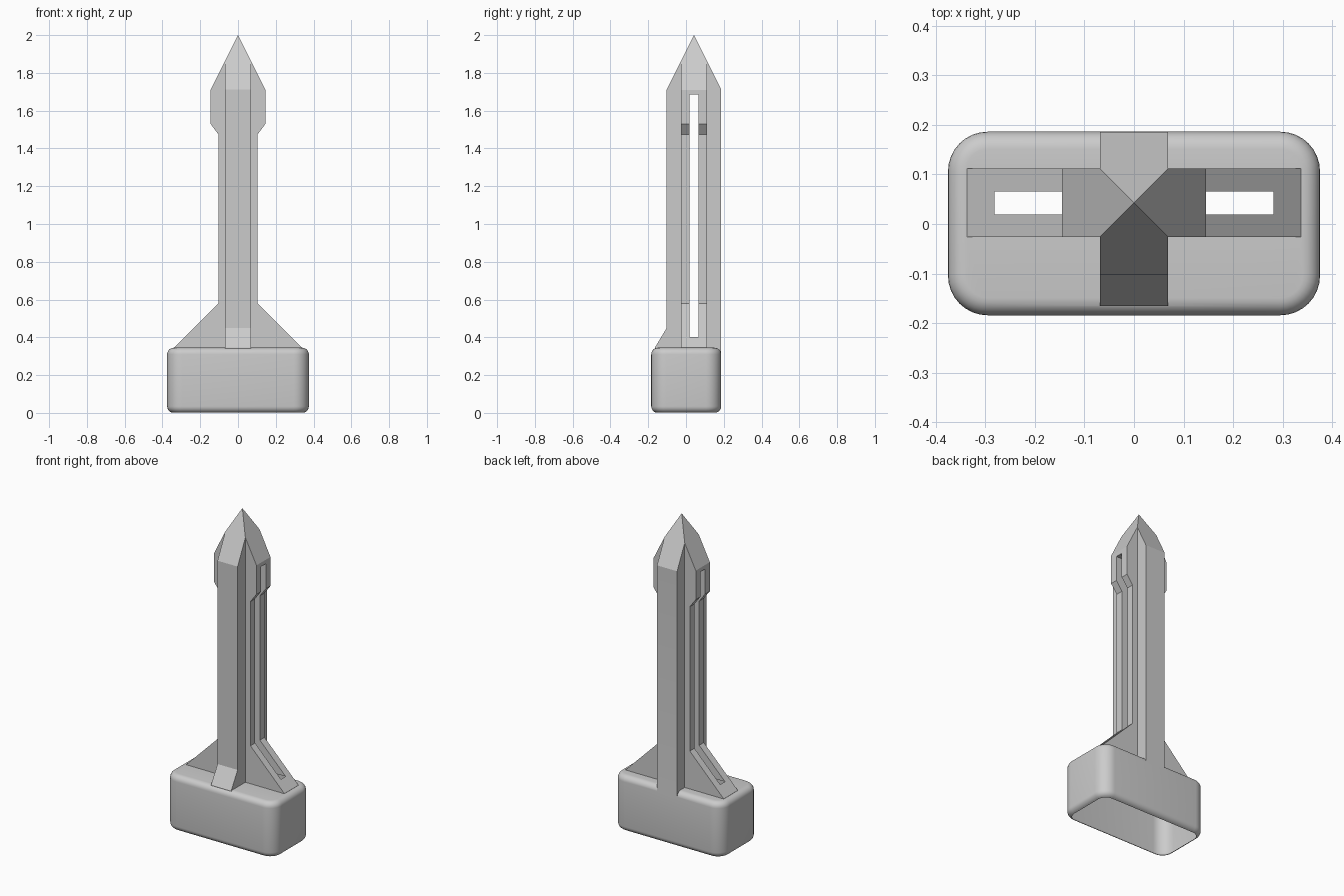
import bpy, bmesh, math
from mathutils import Matrix, Vector

if "Cube" in bpy.data.objects:
    bpy.data.objects.remove(bpy.data.objects["Cube"], do_unlink=True)

AXIS_Y = 0.0425    # depth of the tower centreline
ARM = 0.069        # half thickness of each cross arm
BASE_TOP = 0.345

grey = bpy.data.materials.new("stone_grey")
grey.use_nodes = True
grey.diffuse_color = (0.6, 0.6, 0.6, 1)
grey.node_tree.nodes["Principled BSDF"].inputs["Base Color"].default_value = (0.6, 0.6, 0.6, 1)


def finish(name, bm):
    bmesh.ops.recalc_face_normals(bm, faces=bm.faces)
    mesh = bpy.data.meshes.new(name)
    bm.to_mesh(mesh)
    bm.free()
    mesh.materials.append(grey)
    obj = bpy.data.objects.new(name, mesh)
    bpy.context.collection.objects.link(obj)
    return obj


def prism(name, points, direction):
    """Extrude a closed outline of 3D points along a vector."""
    bm = bmesh.new()
    face = bm.faces.new([bm.verts.new(p) for p in points])
    out = bmesh.ops.extrude_face_region(bm, geom=[face])
    bmesh.ops.translate(bm, vec=Vector(direction),
                        verts=[v for v in out["geom"] if isinstance(v, bmesh.types.BMVert)])
    return finish(name, bm)


def box(bm, lo, hi):
    size = [b - a for a, b in zip(lo, hi)]
    mid = [(a + b) / 2 for a, b in zip(lo, hi)]
    bmesh.ops.create_cube(bm, size=1, matrix=Matrix.Translation(mid) @ Matrix.Diagonal((*size, 1)))


def boolean(target, other, operation):
    mod = target.modifiers.new(operation, "BOOLEAN")
    mod.object, mod.operation, mod.solver = other, operation, "EXACT"
    bpy.context.view_layer.objects.active = target
    bpy.ops.object.modifier_apply(modifier=mod.name)
    bpy.data.objects.remove(other, do_unlink=True)


# Rounded plinth: wide vertical corners, then softer top and bottom rims
bm = bmesh.new()
box(bm, (-0.375, -0.184, 0), (0.375, 0.186, BASE_TOP))
upright = [e for e in bm.edges if abs(e.verts[0].co.z - e.verts[1].co.z) > 0.1]
bmesh.ops.bevel(bm, geom=upright, offset=0.08, segments=8, profile=0.5, affect="EDGES")
rims = [e for e in bm.edges if any(abs(f.normal.z) > 0.9 for f in e.link_faces)]
bmesh.ops.bevel(bm, geom=rims, offset=0.035, segments=6, profile=0.5, affect="EDGES")
monument = finish("monument", bm)

# Side-to-side arm with wide feet and a flared head
half = [(0.437, 0.245), (0.104, 0.58), (0.104, 1.475), (0.145, 1.53), (0.145, 2.1)]
outline = half + [(-x, z) for x, z in reversed(half)]
wide_arm = prism("wide_arm", [(x, AXIS_Y - ARM, z) for x, z in outline], (0, 2 * ARM, 0))
# Keep the foot inside the plinth
bm = bmesh.new()
box(bm, (-0.337, -1, 0.3), (0.337, 1, 3))
boolean(wide_arm, finish("foot_trim", bm), "INTERSECT")

# Front-to-back arm with a sloped front foot
profile = [(-0.165, 0.3), (-0.165, BASE_TOP), (-0.102, 0.45), (-0.102, 2.1), (0.1855, 2.1), (0.1855, 0.3)]
deep_arm = prism("deep_arm", [(-ARM, y, z) for y, z in profile], (2 * ARM, 0, 0))

# Both arms share one pyramid point
bm = bmesh.new()
bmesh.ops.create_cone(bm, cap_ends=True, segments=4, radius1=1.25 * math.sqrt(2), radius2=0, depth=2.5,
                      matrix=Matrix.Translation((0, AXIS_Y, 0.75)) @ Matrix.Rotation(math.pi / 4, 4, "Z"))
boolean(wide_arm, deep_arm, "UNION")
boolean(wide_arm, finish("point", bm), "INTERSECT")
boolean(monument, wide_arm, "UNION")

# Tall slot running right through from side to side
SLOT_FLOOR = 0.402
bm = bmesh.new()
box(bm, (-1, 0.019, SLOT_FLOOR), (1, 0.066, 1.685))
boolean(monument, finish("slot_cutter", bm), "DIFFERENCE")

# Open the hollow underside and the slot floor
bm = bmesh.new()
bm.from_mesh(monument.data)
opened = [f for f in bm.faces if (f.normal.z < -0.99 and f.calc_center_median().z < 0.002)
          or (f.normal.z > 0.99 and abs(f.calc_center_median().z - SLOT_FLOOR) < 0.002)]
bmesh.ops.delete(bm, geom=opened, context="FACES")
bm.to_mesh(monument.data)
bm.free()

bpy.ops.object.select_all(action="DESELECT")
monument.select_set(True)
bpy.context.view_layer.objects.active = monument
bpy.ops.object.shade_smooth_by_angle(angle=math.radians(25))
